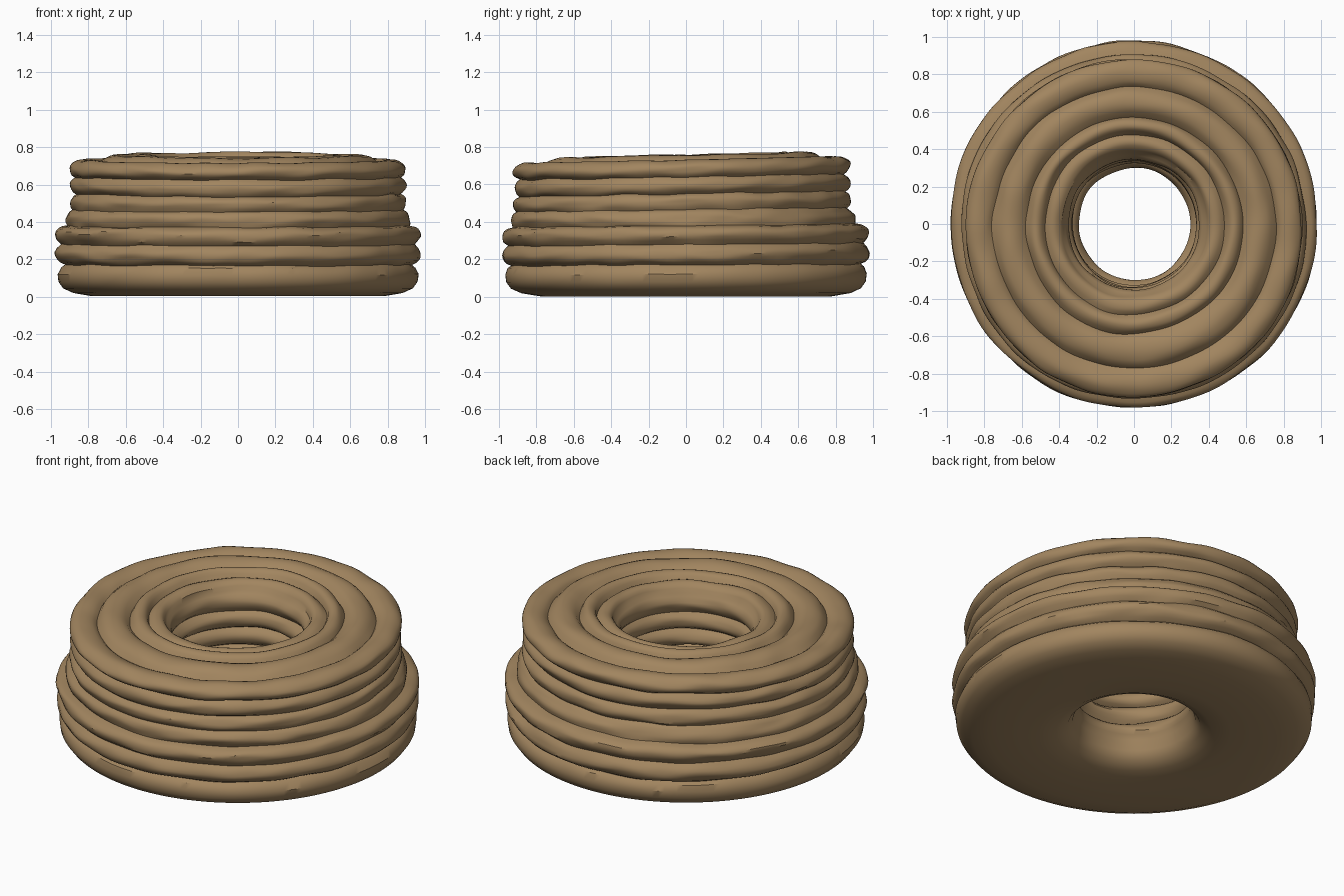
import bpy, bmesh, math
from mathutils import Vector, noise

cube = bpy.data.objects.get("Cube")
if cube:
    bpy.data.objects.remove(cube, do_unlink=True)

SEGMENTS, STEPS = 180, 7

# Smooth rounded base, from the lower hole wall out to the first groove (radius, height)
base = [(.318, .15), (.33, .09), (.36, .045), (.42, .015), (.52, .003), (.78, .003),
        (.88, .02), (.935, .045), (.96, .08), (.965, .12), (.95, .155)]

# Grooves between the stacked coils, with the bulge of the coil that follows each
outside = [(.93, .17, .042), (.945, .28, .05), (.915, .38, .02), (.885, .465, .025),
           (.865, .55, .03), (.865, .64, .035)]
top = [(.865, .725, .018), (.755, .70, .05), (.58, .715, .045), (.48, .715, .035)]
inside = [(.385, .69, .03), (.375, .58, .04), (.375, .48, .04),
          (.375, .38, .04), (.365, .27, .04)]


def coil_arcs(grooves, end):
    """Rounded beads between grooves, bulging to the left of... outward from the body."""
    points = []
    for a, b in zip(grooves, grooves[1:] + [end]):
        start, stop = Vector(a[:2]), Vector(b[:2])
        along = (stop - start).normalized()
        outward = Vector((along.y, -along.x))
        for i in range(STEPS):
            t = i / STEPS
            bulge = a[2] * math.sin(math.pi * t) ** 0.7
            points.append(start.lerp(stop, t) + outward * bulge)
    return points


profile = [Vector(p) for p in base] + coil_arcs(outside + top + inside, base[0])


def place(point, angle):
    """Revolve a profile point with hand-worked unevenness."""
    r, z = point
    c, s = math.cos(angle), math.sin(angle)
    rough = min(max((z - .08) / .1, 0), 1)
    height = min(max((z - .35) / .1, 0), 1)
    sample = Vector((c * r * 5, s * r * 5, z * 22))
    fine = noise.noise(sample) * .009 * rough
    wave = noise.noise(Vector((c * 1.5, s * 1.5, z * 9 + r * 4))) * .008 * rough
    radius = r + fine + wave
    # Upper coils sit slightly forward and the top slopes toward the front
    y = s * radius - .022 * height * min(max((r - .4) / .4, 0), 1)
    lift = .022 * s * r * z / .75 + noise.noise(sample + Vector((7, 3, 1))) * .008 * rough
    return c * radius, y, z + lift


# Stacked coil ring
bm = bmesh.new()
rings = [[bm.verts.new(place(p, math.tau * i / SEGMENTS)) for p in profile]
         for i in range(SEGMENTS)]
count = len(profile)
for i, ring in enumerate(rings):
    following = rings[(i + 1) % SEGMENTS]
    for j in range(count):
        k = (j + 1) % count
        bm.faces.new((ring[j], following[j], following[k], ring[k]))
bmesh.ops.recalc_face_normals(bm, faces=bm.faces)
mesh = bpy.data.meshes.new("coiled_ring")
bm.to_mesh(mesh)
bm.free()
body = bpy.data.objects.new("coiled_ring", mesh)
bpy.context.collection.objects.link(body)

# Tan clay
clay = bpy.data.materials.new("tan_clay")
clay.use_nodes = True
colour = (.36, .235, .115, 1)
clay.diffuse_color = colour
clay.node_tree.nodes["Principled BSDF"].inputs["Base Color"].default_value = colour
mesh.materials.append(clay)

bpy.ops.object.select_all(action="DESELECT")
body.select_set(True)
bpy.context.view_layer.objects.active = body
bpy.ops.object.shade_smooth_by_angle(angle=math.radians(35))
